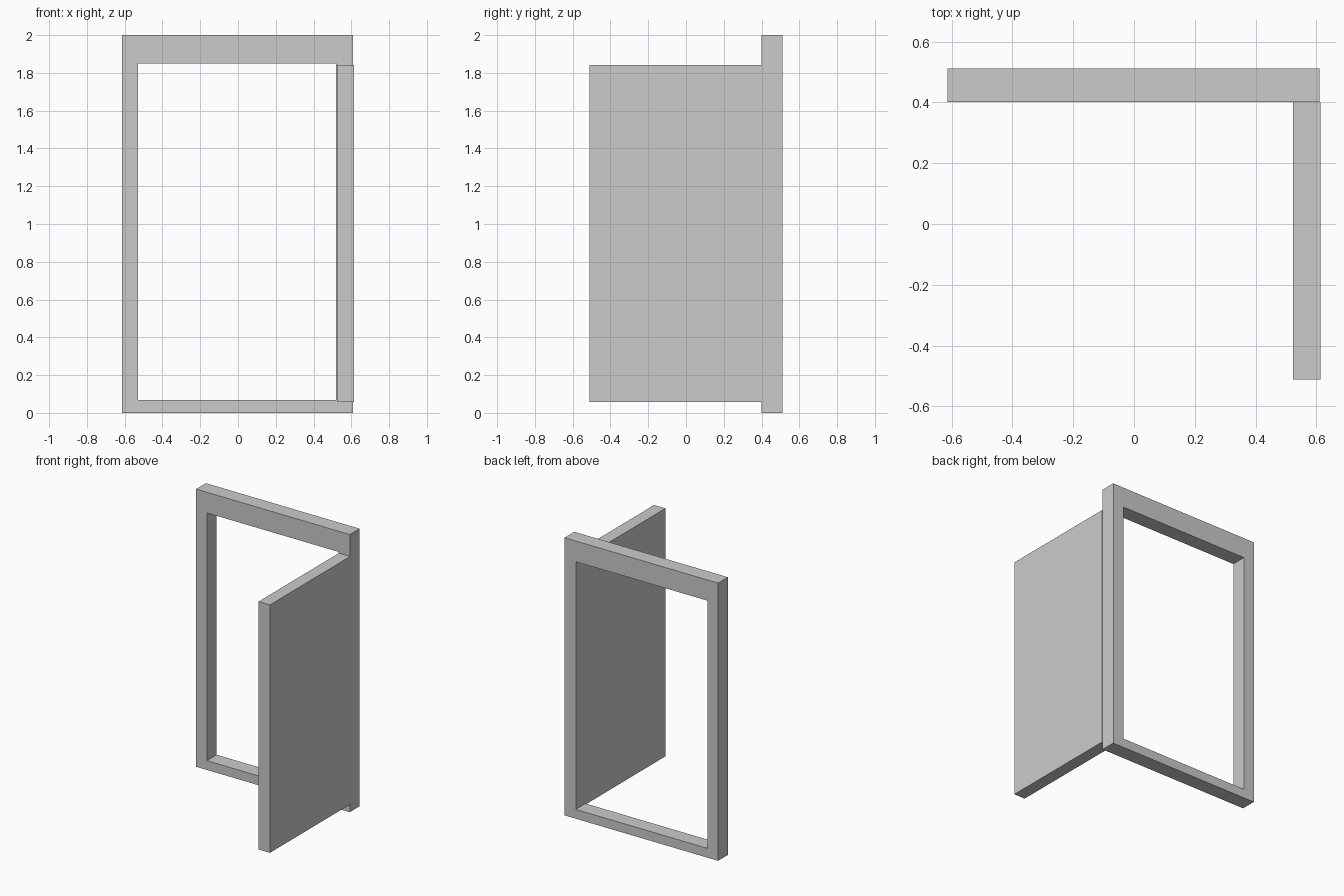
import bpy, bmesh

if "Cube" in bpy.data.objects:
    bpy.data.objects.remove(bpy.data.objects["Cube"])


def rect(x0, x1, z0, z1):
    return [(x0, z0), (x1, z0), (x1, z1), (x0, z1)]


def make_object(name, bm):
    bmesh.ops.recalc_face_normals(bm, faces=bm.faces)
    mesh = bpy.data.meshes.new(name)
    bm.to_mesh(mesh)
    bm.free()
    obj = bpy.data.objects.new(name, mesh)
    bpy.context.collection.objects.link(obj)
    return obj


def make_frame(name, outer, inner, y0, y1):
    """Rectangular ring in the xz plane, extruded along y."""
    bm = bmesh.new()
    loops = [[bm.verts.new((x, y, z)) for x, z in pts]
             for pts, y in ((outer, y0), (outer, y1), (inner, y1), (inner, y0))]
    for a, b in zip(loops, loops[1:] + loops[:1]):
        for i in range(4):
            j = (i + 1) % 4
            bm.faces.new((a[i], a[j], b[j], b[i]))
    return make_object(name, bm)


def make_box(name, lo, hi):
    bm = bmesh.new()
    bmesh.ops.create_cube(bm, size=1)
    for v in bm.verts:
        v.co = [hi[k] if v.co[k] > 0 else lo[k] for k in range(3)]
    return make_object(name, bm)


# Door frame: wide head, narrower jambs and sill
make_frame("door_frame", rect(-0.614, 0.61, 0, 2),
           rect(-0.529, 0.52, 0.067, 1.851), 0.401, 0.512)

# Door leaf, swung open a quarter turn on the right jamb
make_box("door_leaf", (0.523, -0.512, 0.057), (0.613, 0.401, 1.843))
